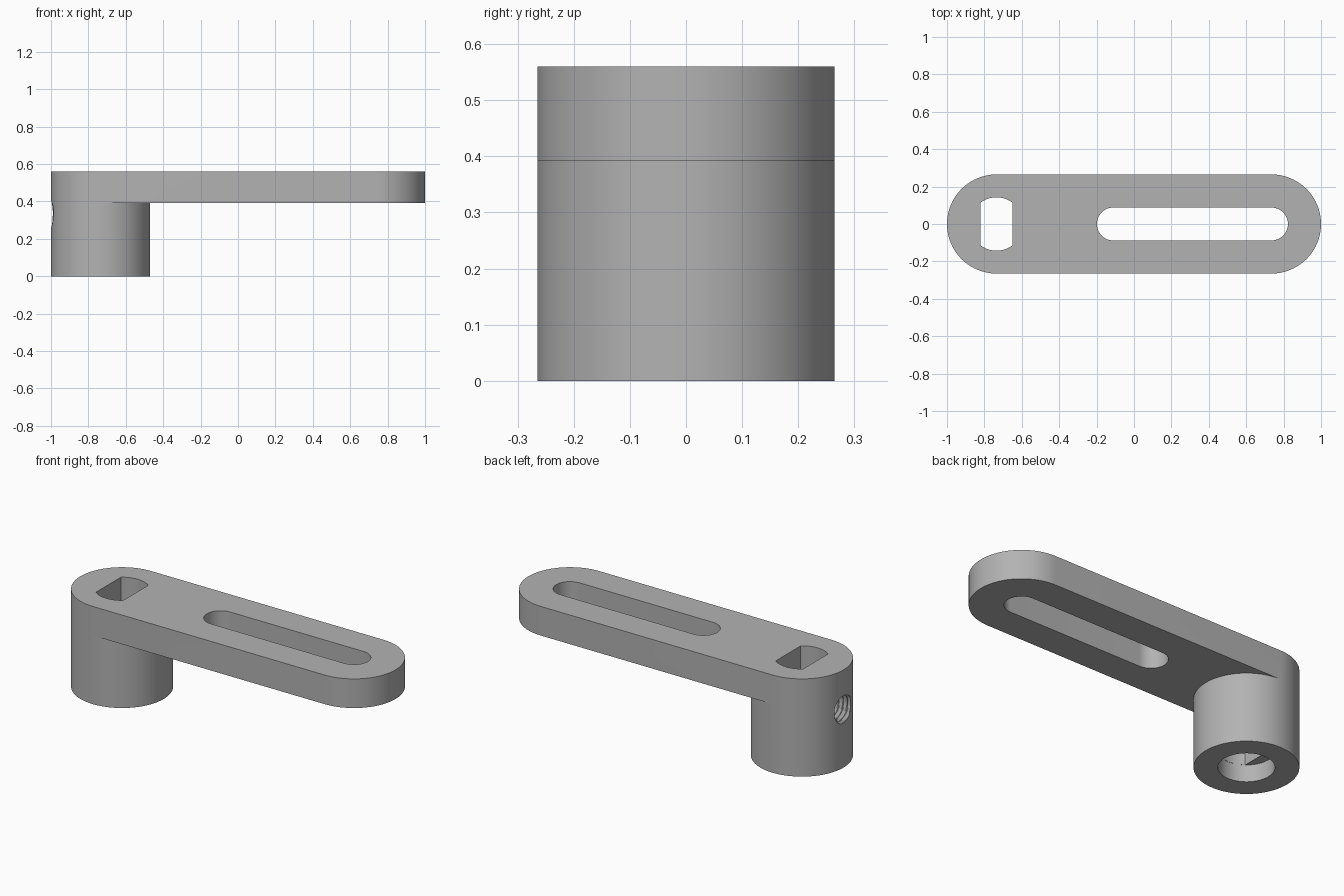
import bpy, bmesh, math

if "Cube" in bpy.data.objects:
    bpy.data.objects.remove(bpy.data.objects["Cube"], do_unlink=True)

R, END = 0.265, 0.735            # end radius and end centre distance
TOP, UNDER = 0.56, 0.393         # arm top and underside
BORE, FLAT, STEP = 0.143, 0.087, 0.097
SLOT, SLOT_START = 0.088, -0.11

grey = bpy.data.materials.new("plain grey")
grey.use_nodes = True
colour = (0.45, 0.45, 0.45, 1)
grey.diffuse_color = colour
grey.node_tree.nodes["Principled BSDF"].inputs["Base Color"].default_value = colour


def arc(cx, radius, start, stop, steps=48):
    angles = [math.radians(start + (stop - start) * i / steps) for i in range(steps + 1)]
    return [(cx + radius * math.cos(a), radius * math.sin(a)) for a in angles]


def finish(bm, name):
    bmesh.ops.remove_doubles(bm, verts=bm.verts, dist=1e-5)
    bmesh.ops.recalc_face_normals(bm, faces=bm.faces)
    mesh = bpy.data.meshes.new(name)
    bm.to_mesh(mesh)
    bm.free()
    mesh.materials.append(grey)
    obj = bpy.data.objects.new(name, mesh)
    bpy.context.collection.objects.link(obj)
    return obj


def cap(bm, outline, z):
    bm.faces.new([bm.verts.new((x, y, z)) for x, y in outline])


def wall(bm, path, z0, z1):
    for (ax, ay), (bx, by) in zip(path, path[1:]):
        bm.faces.new([bm.verts.new(p) for p in
                      ((ax, ay, z0), (bx, by, z0), (bx, by, z1), (ax, ay, z1))])


def prism(name, outline, z0, z1):
    bm = bmesh.new()
    cap(bm, outline, z0)
    cap(bm, outline, z1)
    wall(bm, outline + outline[:1], z0, z1)
    return finish(bm, name)


# Arm and hub as one solid sharing the rounded hub end
outer = arc(-END, R, 90, 270)
inner = arc(-END, R, -90, 90)
tip = arc(END, R, -90, 90)
bm = bmesh.new()
cap(bm, outer + inner[1:-1], 0)
cap(bm, tip + inner[::-1], UNDER)
cap(bm, outer + tip, TOP)
wall(bm, outer, 0, UNDER)
wall(bm, inner, 0, UNDER)
wall(bm, outer, UNDER, TOP)
wall(bm, [outer[-1]] + tip + [outer[0]], UNDER, TOP)
body = finish(bm, "slotted_arm_with_hub")

# Cutters: long slot, round bore, flat-sided shaft hole
slot = prism("slot_cutter", arc(END, SLOT, -90, 90) + arc(SLOT_START, SLOT, 90, 270), 0.3, 0.7)
bore = prism("bore_cutter", arc(-END, BORE, 0, 360, 96)[:-1], -0.1, STEP)
half = math.degrees(math.acos(FLAT / BORE))
shaft = prism("shaft_hole_cutter",
              arc(-END, BORE - 0.0006, half, 180 - half, 32)
              + arc(-END, BORE - 0.0006, 180 + half, 360 - half, 32), STEP - 0.02, 0.7)

# Helical thread cutter for the set screw hole
SIDES, PITCH, ROWS, PER = 48, 0.027, 54, 6
bm = bmesh.new()
rings = []
for i in range(ROWS + 1):
    ring = []
    for j in range(SIDES):
        phase = (i / PER + j / SIDES) % 1
        radius = 0.07 + 0.015 * abs(2 * phase - 1)
        a = math.tau * j / SIDES
        ring.append(bm.verts.new((-1.03 + PITCH * i / PER, radius * math.cos(a),
                                  0.338 + radius * math.sin(a))))
    rings.append(ring)
for a, b in zip(rings, rings[1:]):
    for j in range(SIDES):
        k = (j + 1) % SIDES
        bm.faces.new((a[j], a[k], b[k], b[j]))
bm.faces.new(rings[0])
bm.faces.new(rings[-1])
thread = finish(bm, "thread_cutter")

for cutter in (slot, bore, shaft, thread):
    cutter.hide_render = True
    cutter.hide_viewport = True
    cutter.display_type = 'WIRE'
    mod = body.modifiers.new(cutter.name, 'BOOLEAN')
    mod.operation = 'DIFFERENCE'
    mod.solver = 'EXACT'
    mod.object = cutter

# Apply the cuts, remove the cutters and smooth the curved walls
bpy.context.view_layer.objects.active = body
body.select_set(True)
for mod in list(body.modifiers):
    bpy.ops.object.modifier_apply(modifier=mod.name)
for cutter in (slot, bore, shaft, thread):
    bpy.data.objects.remove(cutter, do_unlink=True)
bpy.ops.object.shade_smooth_by_angle(angle=math.radians(25))
